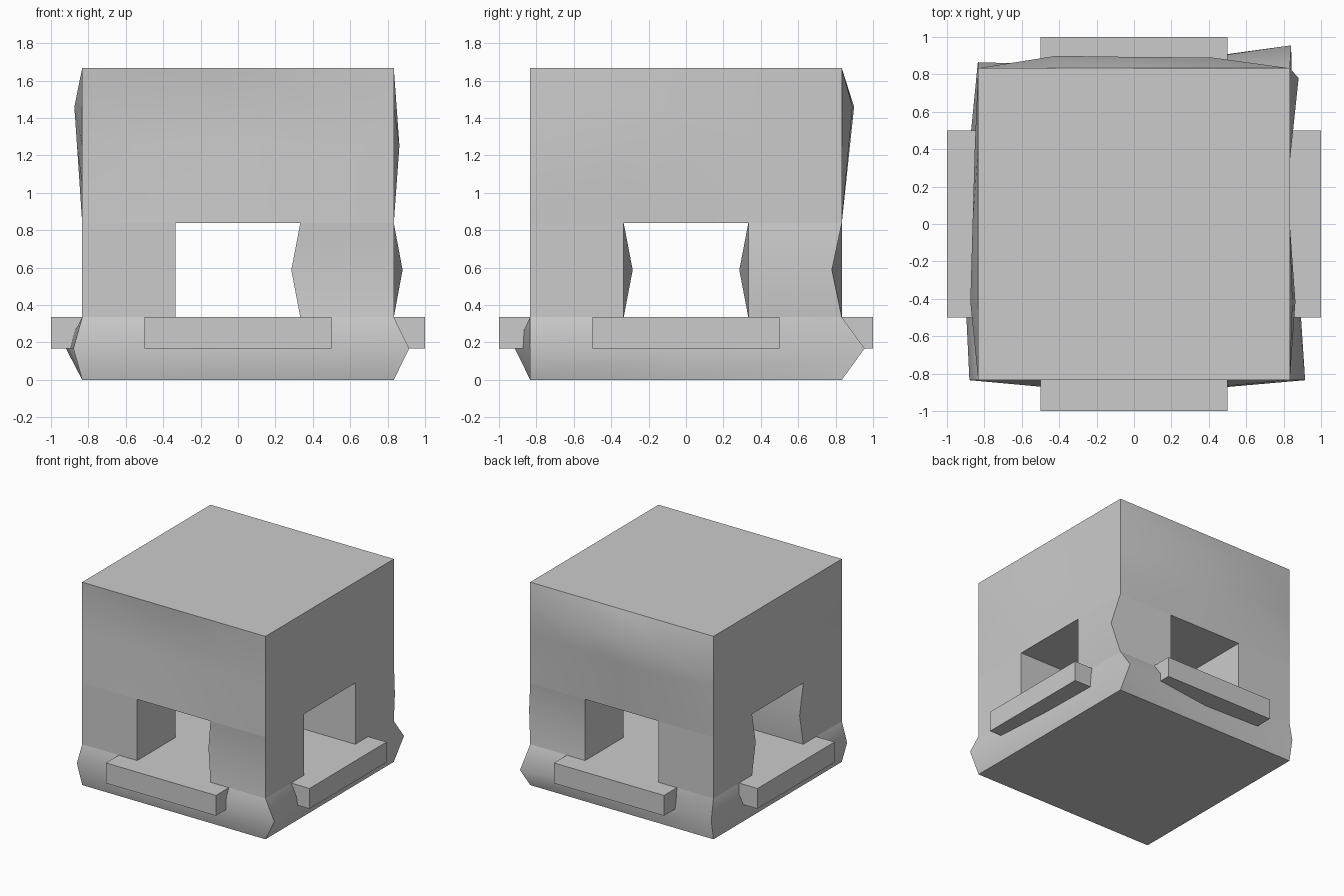
import bpy, bmesh, math
from mathutils import Vector

if "Cube" in bpy.data.objects:
    bpy.data.objects.remove(bpy.data.objects["Cube"])

W, T, H = 0.833, 0.333, 1.667      # half width, half tunnel width, height
FLOOR, CEIL = 0.335, 0.838         # tunnel floor and ceiling


def finish(name, bm):
    bmesh.ops.recalc_face_normals(bm, faces=bm.faces[:])
    me = bpy.data.meshes.new(name)
    bm.to_mesh(me)
    bm.free()
    ob = bpy.data.objects.new(name, me)
    bpy.context.collection.objects.link(ob)
    bpy.ops.object.select_all(action='DESELECT')
    ob.select_set(True)
    bpy.context.view_layer.objects.active = ob
    bpy.ops.object.shade_smooth_by_angle(angle=math.radians(56))
    return ob


def loft(name, rings, caps):
    """Skin a stack of (outline, z) rings."""
    bm = bmesh.new()
    loops = [[bm.verts.new((x, y, z)) for x, y in pts] for pts, z in rings]
    n = len(loops[0])
    for a, b in zip(loops, loops[1:]):
        for i in range(n):
            j = (i + 1) % n
            bm.faces.new((a[i], a[j], b[j], b[i]))
    if caps:
        bm.faces.new(loops[0])
        bm.faces.new(loops[-1])
    return finish(name, bm)


# Base slab with an uneven bulging waist
square = [(-W, -W), (0, -W), (W, -W), (W, 0), (W, W), (0, W), (-W, W), (-W, 0)]
waist = [(-.88, -.835), (0, -.915), (.915, -.835), (.86, 0),
         (.84, .955), (0, .84), (-.835, .865), (-.92, 0)]
loft("base", [(square, 0), (waist, .168), (square, FLOOR)], True)

# Four corner posts around the crossing tunnels; some mid corners are chipped
chips = {(1, -1): {(T, -W): (.285, -.79)},
         (1, 1): {(W, W): (.88, .78)},
         (-1, -1): {(-W, -T): (-W, -.285)},
         (-1, 1): {(-W, T): (-W, .285)}}
for (sx, sy), moved in chips.items():
    pts = [(sx * a, sy * b) for a, b in ((T, T), (W, T), (W, W), (T, W))]
    mid = [moved.get(p, p) for p in pts]
    name = "post_" + ("front" if sy < 0 else "back") + ("_left" if sx < 0 else "_right")
    loft(name, [(pts, FLOOR), (mid, .588), (pts, CEIL)], False)

# Upper block: each side is pushed in or out (column weights, row weights)
bm = bmesh.new()
bmesh.ops.create_cube(bm, size=2)
bmesh.ops.subdivide_edges(bm, edges=bm.edges[:], cuts=3, use_grid_fill=True)
relief = {(0, -1): ((-.035, -.02, -.012), (.4, .7, 1)),
          (0, 1): ((.066, .06, .057), (.33, .66, 1)),
          (-1, 0): ((.042, .03, .018), (.33, .66, 1)),
          (1, 0): ((.03, 0, 0), (.5, 1, .5))}
for v in bm.verts:
    c = v.co.copy()
    v.co = Vector((c.x * W, c.y * W, (CEIL + H) / 2 + c.z * (H - CEIL) / 2))
    if abs(c.z) > .9:
        continue
    for (nx, ny), (cols, rows) in relief.items():
        along = c.y if nx else c.x
        if c.x * nx + c.y * ny > .9 and abs(along) < .9:
            d = cols[round(along * 2) + 1] * rows[round(c.z * 2) + 1]
            v.co += Vector((nx * d, ny * d, 0))
finish("upper_block", bm)

# Ledges below the four openings
for i, side in enumerate(("front", "right", "back", "left")):
    a = i * math.pi / 2

    def turn(x, y):
        return (x * math.cos(a) - y * math.sin(a), x * math.sin(a) + y * math.cos(a))
    pts = [turn(x, y) for x, y in ((-.5, -1), (.5, -1), (.5, -W), (-.5, -W))]
    loft("ledge_" + side, [(pts, .168), (pts, FLOOR)], True)
